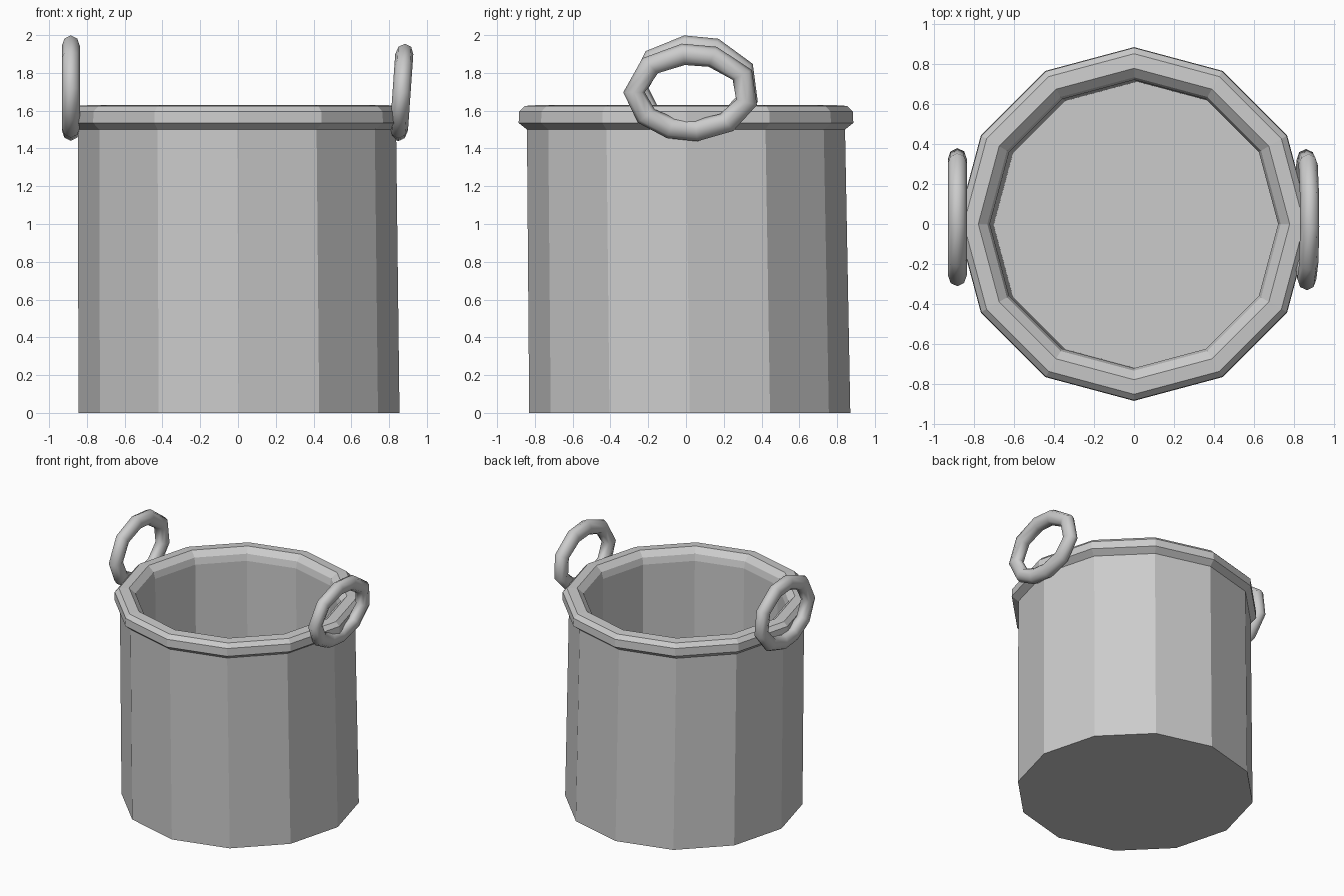
import bpy, bmesh
from math import cos, sin, radians, tau

cube = bpy.data.objects.get("Cube")
if cube:
    bpy.data.objects.remove(cube)

grey = bpy.data.materials.new("pot_grey")
grey.use_nodes = True
colour = (0.6, 0.6, 0.6, 1)
grey.diffuse_color = colour
grey.node_tree.nodes["Principled BSDF"].inputs["Base Color"].default_value = colour


def make_object(name, rings, closed=False, smooth=False):
    """Skin a list of vertex loops; cap the ends unless the loops close up."""
    bm = bmesh.new()
    loops = [[bm.verts.new(p) for p in ring] for ring in rings]
    pairs = list(zip(loops, loops[1:]))
    if closed:
        pairs.append((loops[-1], loops[0]))
    else:
        bm.faces.new(loops[0])
        bm.faces.new(loops[-1])
    for a, b in pairs:
        n = len(a)
        for i in range(n):
            j = (i + 1) % n
            bm.faces.new((a[i], a[j], b[j], b[i]))
    bmesh.ops.recalc_face_normals(bm, faces=bm.faces)
    for face in bm.faces:
        face.smooth = smooth
    mesh = bpy.data.meshes.new(name)
    bm.to_mesh(mesh)
    bm.free()
    mesh.materials.append(grey)
    obj = bpy.data.objects.new(name, mesh)
    bpy.context.collection.objects.link(obj)
    return obj


def polygon(radius, z, cx=0, cy=0, sides=12):
    return [(cx + radius * cos(tau * i / sides), cy + radius * sin(tau * i / sides), z)
            for i in range(sides)]


# Slightly leaning pot: outer wall, rolled rim, inner wall and floor
make_object("pot_body", [
    polygon(0.85, 0, 0.005, 0.02),
    polygon(0.842, 1.50, -0.005, 0),
    polygon(0.886, 1.535),
    polygon(0.883, 1.595),
    polygon(0.853, 1.625),
    polygon(0.78, 1.63),
    polygon(0.735, 1.59),
    polygon(0.722, 1.54),
    polygon(0.718, 0.08, 0.015, -0.005),
])

# Ring handles, with uneven bends around an oval
BENDS = [27, -15, -52, -85, -111, -142, -180, -224, -262, -292]


def handle(name, x, y, z, half_y, half_z, lean, sides=8):
    tube_x, tube = 0.048, 0.057
    rings = []
    for angle in map(radians, BENDS):
        ring = []
        for k in range(sides):
            t = tau * k / sides
            offset = tube * (cos(t) - 1)
            height = (half_z + offset) * sin(angle)
            ring.append((x + lean * height + tube_x * sin(t),
                         y + (half_y + offset) * cos(angle), z + height))
        rings.append(ring)
    make_object(name, rings, closed=True, smooth=True)


handle("left_handle", 0.866, 0.028, 1.697, 0.36, 0.26, 0.07)
handle("right_handle", -0.885, 0.04, 1.72, 0.352, 0.281, 0)
